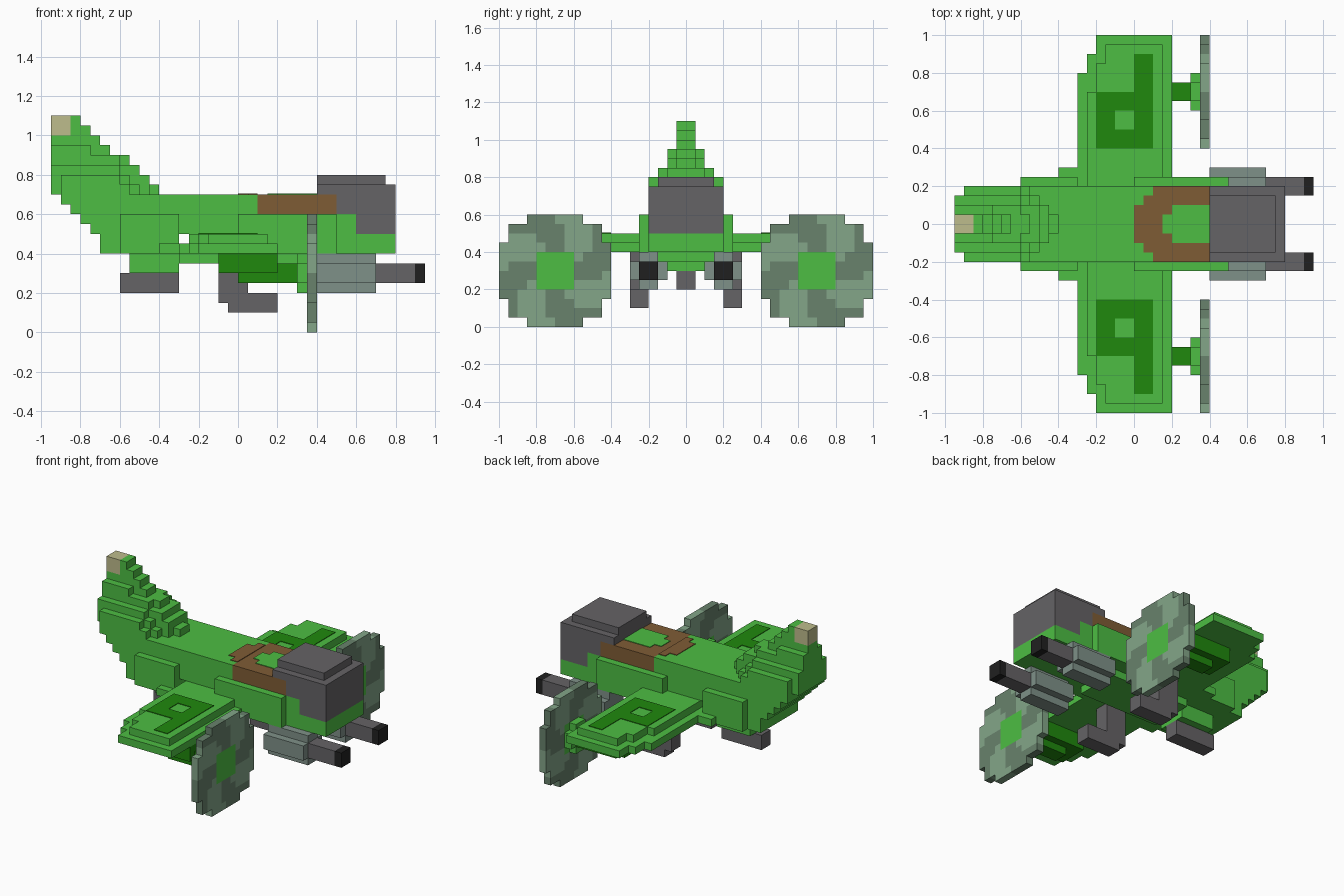
import bpy, bmesh, math
from mathutils import Matrix, Vector

cube = bpy.data.objects.get("Cube")
if cube:
    bpy.data.objects.remove(cube, do_unlink=True)


def material(name, rgb):
    m = bpy.data.materials.new(name)
    m.use_nodes = True
    m.diffuse_color = (*rgb, 1)
    bsdf = next(n for n in m.node_tree.nodes if n.type == 'BSDF_PRINCIPLED')
    bsdf.inputs["Base Color"].default_value = (*rgb, 1)
    bsdf.inputs["Roughness"].default_value = 0.8
    return m


GREEN = material("bright green", (0.074, 0.515, 0.056))
DARK_GREEN = material("dark green", (0.014, 0.246, 0.004))
GREY = material("dark grey", (0.130, 0.125, 0.133))
BROWN = material("brown", (0.212, 0.107, 0.036))
TAN = material("tan", (0.515, 0.503, 0.262))
STEEL = material("steel grey", (0.212, 0.283, 0.250))
BLADE_LIGHT = material("light blade", (0.230, 0.381, 0.250))
BLADE_DARK = material("dark blade", (0.138, 0.223, 0.150))
BLACK = material("black", (0.0144, 0.0144, 0.0144))


def finish(name, bm, mats):
    me = bpy.data.meshes.new(name)
    bmesh.ops.recalc_face_normals(bm, faces=bm.faces)
    bm.to_mesh(me)
    bm.free()
    for m in mats:
        me.materials.append(m)
    ob = bpy.data.objects.new(name, me)
    bpy.context.collection.objects.link(ob)
    return ob


def boxes(name, mat, specs, side=1):
    """One object from blocks given as (x0, x1, y0, y1, z0, z1); side=-1 mirrors y."""
    bm = bmesh.new()
    for x0, x1, y0, y1, z0, z1 in specs:
        centre = Vector(((x0 + x1) / 2, side * (y0 + y1) / 2, (z0 + z1) / 2))
        size = Matrix.Diagonal((x1 - x0, y1 - y0, z1 - z0, 1))
        bmesh.ops.create_cube(bm, size=1, matrix=Matrix.Translation(centre) @ size)
    return finish(name, bm, [mat])


def layers(name, mat, specs):
    """Blocks centred on y = 0, given as (x0, x1, half_width, z0, z1)."""
    return boxes(name, mat, [(a, b, -w, w, c, d) for a, b, w, c, d in specs])


# Fuselage: stacked layers stepping back toward the tail
layers("fuselage", GREEN, [
    (-0.70, 0.80, 0.20, 0.40, 0.45),
    (-0.70, -0.30, 0.20, 0.45, 0.50),
    (-0.25, 0.80, 0.20, 0.45, 0.50),
    (-0.75, 0.60, 0.20, 0.50, 0.55),
    (-0.80, 0.60, 0.20, 0.55, 0.60),
    (-0.85, 0.10, 0.20, 0.60, 0.65),
    (-0.90, 0.10, 0.20, 0.65, 0.70),
])
layers("belly_keel", GREEN, [
    (-0.55, -0.30, 0.10, 0.30, 0.40),
    (-0.30, 0.30, 0.15, 0.35, 0.40),
])

# Tail fin: narrower and shorter with height
layers("tail_fin", GREEN, [
    (-0.90, -0.55, 0.20, 0.70, 0.75),
    (-0.90, -0.60, 0.20, 0.75, 0.80),
    (-0.95, -0.50, 0.15, 0.70, 0.75),
    (-0.95, -0.55, 0.15, 0.75, 0.80),
    (-0.95, -0.60, 0.15, 0.80, 0.85),
    (-0.55, -0.45, 0.10, 0.70, 0.80),
    (-0.60, -0.50, 0.10, 0.80, 0.85),
    (-0.95, -0.60, 0.10, 0.85, 0.90),
    (-0.95, -0.75, 0.10, 0.90, 0.95),
    (-0.45, -0.40, 0.05, 0.70, 0.75),
    (-0.50, -0.45, 0.05, 0.75, 0.80),
    (-0.60, -0.55, 0.05, 0.85, 0.90),
    (-0.75, -0.65, 0.05, 0.90, 0.95),
    (-0.95, -0.70, 0.05, 0.95, 1.00),
    (-0.85, -0.75, 0.05, 1.00, 1.05),
    (-0.85, -0.80, 0.05, 1.05, 1.10),
])
layers("tail_tip", TAN, [(-0.95, -0.85, 0.05, 1.00, 1.10)])

# Brown collar round the cockpit, with a green centre on top
T = 0.004
layers("cockpit_collar", BROWN, [
    (0.10, 0.50, 0.20, 0.60, 0.70),
    (0.05, 0.10, 0.15, 0.70, 0.70 + T),
    (0.00, 0.05, 0.10, 0.70, 0.70 + T),
])
layers("collar_centre", GREEN, [
    (0.20, 0.40, 0.10, 0.70, 0.70 + T),
    (0.15, 0.20, 0.05, 0.70, 0.70 + T),
])

# Grey nose hood
layers("nose_hood", GREY, [
    (0.40, 0.80, 0.20, 0.70, 0.75),
    (0.50, 0.80, 0.20, 0.60, 0.70),
    (0.60, 0.80, 0.20, 0.50, 0.60),
    (0.40, 0.75, 0.15, 0.75, 0.80),
])
layers("tail_skid", GREY, [(-0.60, -0.30, 0.05, 0.20, 0.30)])


def propeller(name, cy, cz=0.30, x0=0.35, x1=0.40):
    """Stepped disc of square cells with a swirl of two blade colours."""
    half = [0.30, 0.30, 0.30, 0.25, 0.25, 0.15]
    bm = bmesh.new()
    for j in range(-6, 6):
        w = round(half[j if j >= 0 else -j - 1] / 0.05)
        for i in range(-w, w):
            corners = [(i, j), (i + 1, j), (i + 1, j + 1), (i, j + 1)]
            bm.faces.new([bm.verts.new((x0, cy + a * 0.05, cz + b * 0.05))
                          for a, b in corners])
    bmesh.ops.remove_doubles(bm, verts=bm.verts, dist=0.001)
    ext = bmesh.ops.extrude_face_region(bm, geom=bm.faces[:], use_keep_orig=True)
    bmesh.ops.translate(bm, vec=(x1 - x0, 0, 0),
                        verts=[v for v in ext["geom"] if isinstance(v, bmesh.types.BMVert)])
    bm.normal_update()
    bmesh.ops.recalc_face_normals(bm, faces=bm.faces)
    for f in bm.faces:
        c = f.calc_center_median()
        if abs(f.normal.x) < 0.5:
            c -= f.normal * 0.025
        dy, dz = c.y - cy, c.z - cz
        r = math.hypot(dy, dz)
        if r < 0.11:
            f.material_index = 2
        else:
            turn = math.degrees(math.atan2(dz, dy)) + (0.30 - r) * 180
            f.material_index = int((turn + 720) // 45) % 2
    # sector 0 is dark, sector 1 is light
    return finish(name, bm, [BLADE_DARK, BLADE_LIGHT, GREEN])


# Parts on both sides
for label, s in (("left", 1), ("right", -1)):
    boxes(label + "_side_panels", GREEN, [
        (-0.60, -0.30, 0.20, 0.25, 0.40, 0.60),
        (0.00, 0.50, 0.20, 0.25, 0.40, 0.60),
        (-0.40, -0.30, 0.25, 0.30, 0.40, 0.45),
    ], s)
    # Wing: lower plate and a smaller raised plate
    boxes(label + "_wing", GREEN, [
        (-0.30, -0.25, 0.20, 0.80, 0.40, 0.45),
        (-0.25, -0.20, 0.20, 0.90, 0.40, 0.45),
        (-0.20, 0.20, 0.20, 1.00, 0.40, 0.45),
        (-0.25, -0.20, 0.20, 0.70, 0.45, 0.50),
        (-0.20, -0.15, 0.20, 0.85, 0.45, 0.50),
        (-0.15, 0.15, 0.20, 0.95, 0.45, 0.50),
    ], s)
    boxes(label + "_wing_marking", DARK_GREEN, [
        (-0.20, -0.10, 0.40, 0.70, 0.50, 0.50 + T),
        (-0.10, 0.00, 0.40, 0.50, 0.50, 0.50 + T),
        (-0.10, 0.00, 0.60, 0.70, 0.50, 0.50 + T),
        (0.00, 0.10, 0.40, 0.90, 0.50, 0.50 + T),
    ], s)
    # Engine pod, hub and propeller
    boxes(label + "_engine_pod", DARK_GREEN, [
        (-0.10, 0.20, 0.60, 0.80, 0.30, 0.40),
        (0.00, 0.30, 0.65, 0.75, 0.25, 0.35),
    ], s)
    boxes(label + "_propeller_hub", GREEN, [
        (0.30, 0.35, 0.60, 0.80, 0.25, 0.35),
        (0.30, 0.35, 0.65, 0.75, 0.20, 0.40),
    ], s)
    propeller(label + "_propeller", s * 0.70)
    # Landing gear
    boxes(label + "_landing_gear", GREY, [
        (-0.10, 0.05, 0.20, 0.30, 0.15, 0.40),
        (-0.05, 0.20, 0.20, 0.30, 0.10, 0.20),
    ], s)
    # Gun under the nose
    boxes(label + "_gun_housing", STEEL, [
        (0.40, 0.70, 0.10, 0.30, 0.25, 0.35),
        (0.40, 0.70, 0.15, 0.25, 0.20, 0.40),
    ], s)
    boxes(label + "_gun_barrel", GREY, [(0.70, 0.90, 0.15, 0.25, 0.25, 0.35)], s)
    boxes(label + "_gun_muzzle", BLACK, [(0.90, 0.95, 0.15, 0.25, 0.25, 0.35)], s)
